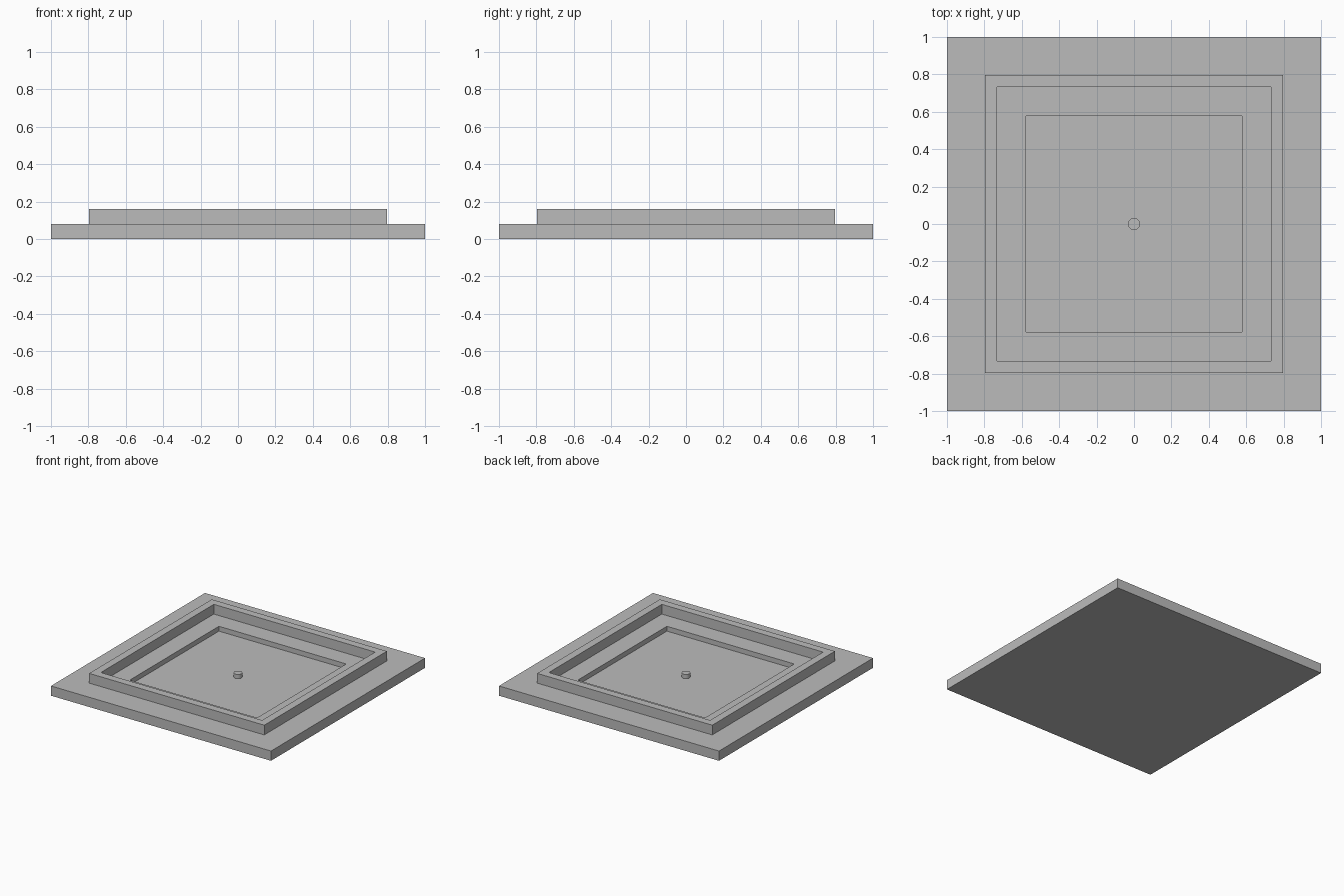
import bpy
import bmesh
from mathutils import Matrix

cube = bpy.data.objects.get("Cube")
if cube:
    bpy.data.objects.remove(cube, do_unlink=True)

grey = bpy.data.materials.new("plain_grey")
grey.use_nodes = True
grey.diffuse_color = (0.5, 0.5, 0.5, 1)
grey.node_tree.nodes["Principled BSDF"].inputs["Base Color"].default_value = (0.5, 0.5, 0.5, 1)


def add_object(name, bm):
    bmesh.ops.recalc_face_normals(bm, faces=bm.faces)
    mesh = bpy.data.meshes.new(name)
    bm.to_mesh(mesh)
    bm.free()
    mesh.materials.append(grey)
    obj = bpy.data.objects.new(name, mesh)
    bpy.context.collection.objects.link(obj)
    return obj


def square_tray(name, half, inner_half, bottom, top, floor):
    """Square slab with a centred square recess; floor None leaves it open."""
    bm = bmesh.new()
    height = top - bottom
    matrix = Matrix.Translation((0, 0, (bottom + top) / 2)) @ Matrix.Diagonal((2 * half, 2 * half, height, 1))
    bmesh.ops.create_cube(bm, size=1, matrix=matrix)
    bm.normal_update()
    caps = [f for f in bm.faces if abs(f.normal.z) > 0.9]
    upper = max(caps, key=lambda f: f.calc_center_median().z)
    lower = min(caps, key=lambda f: f.calc_center_median().z)
    openings = [upper] if floor is not None else [upper, lower]
    for face in openings:
        bmesh.ops.inset_region(bm, faces=[face], thickness=half - inner_half)
    if floor is None:
        bmesh.ops.bridge_loops(bm, edges=list(upper.edges) + list(lower.edges))
        bmesh.ops.delete(bm, geom=openings, context='FACES_ONLY')
    else:
        # Sink the recess floor and keep vertical walls
        sunk = bmesh.ops.extrude_discrete_faces(bm, faces=[upper])["faces"]
        bmesh.ops.translate(bm, verts=sunk[0].verts, vec=(0, 0, floor - top))
    return add_object(name, bm)


# Base plate with shallow central recess, and raised square rim
square_tray("base_plate", 1.0, 0.404, 0, 0.08, 0.04)
square_tray("raised_rim", 0.796, 0.707, 0.08, 0.16, None)

# Small round pin in the middle of the recess
bm = bmesh.new()
bmesh.ops.create_cone(bm, cap_ends=True, segments=32, radius1=0.032, radius2=0.032,
                      depth=0.035, matrix=Matrix.Translation((0, 0, 0.0575)))
pin = add_object("centre_pin", bm)
bpy.ops.object.select_all(action='DESELECT')
pin.select_set(True)
bpy.context.view_layer.objects.active = pin
bpy.ops.object.shade_smooth_by_angle()
